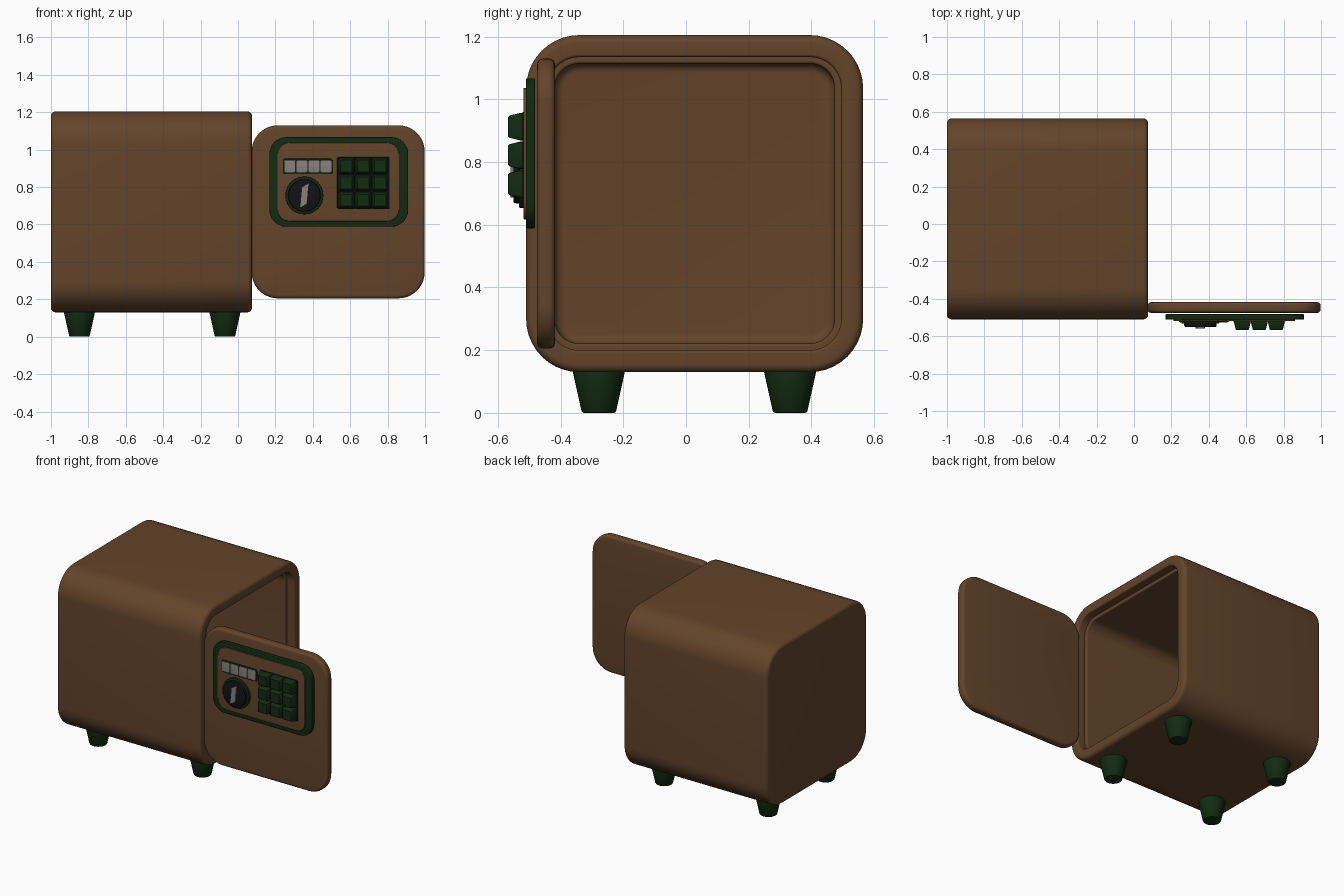
import bpy, bmesh, math
from mathutils import Matrix, Vector

if "Cube" in bpy.data.objects:
    bpy.data.objects.remove(bpy.data.objects["Cube"])


def material(name, rgb):
    m = bpy.data.materials.new(name)
    m.diffuse_color = (*rgb, 1)
    m.use_nodes = True
    m.node_tree.nodes["Principled BSDF"].inputs["Base Color"].default_value = m.diffuse_color
    return m


BROWN = material("brown", (0.125, 0.058, 0.024))
GREEN = material("green", (0.006, 0.024, 0.006))
BLACK = material("black", (0.006, 0.006, 0.008))
GREY = material("grey", (0.24, 0.22, 0.21))


def finish(name, bm, mat):
    bmesh.ops.recalc_face_normals(bm, faces=bm.faces)
    me = bpy.data.meshes.new(name)
    bm.to_mesh(me)
    bm.free()
    me.materials.append(mat)
    ob = bpy.data.objects.new(name, me)
    bpy.context.collection.objects.link(ob)
    bpy.context.view_layer.objects.active = ob
    ob.select_set(True)
    bpy.ops.object.shade_smooth_by_angle(angle=math.radians(35))
    ob.select_set(False)
    return ob


def rounded_rect(w, h, r, seg):
    pts = []
    for i, (sx, sy) in enumerate([(1, 1), (-1, 1), (-1, -1), (1, -1)]):
        for k in range(seg + 1):
            a = math.pi / 2 * (i + k / seg)
            pts.append((sx * (w / 2 - r) + r * math.cos(a),
                        sy * (h / 2 - r) + r * math.sin(a)))
    return pts


def loft(name, mat, center, axis, size, r, stations, seg=8):
    """Rounded rectangles inset step by step along an axis, capped at both ends.
    stations: (position on axis, inset, radius change)"""
    bm = bmesh.new()
    loops = []
    for pos, inset in stations:
        ring = rounded_rect(size[0] - 2 * inset, size[1] - 2 * inset, max(r - inset, 0.002), seg)
        loops.append([bm.verts.new((pos, center[0] + u, center[1] + v) if axis == 'X'
                                   else (center[0] + u, pos, center[1] + v)) for u, v in ring])
    n = len(loops[0])
    for a, b in zip(loops, loops[1:]):
        for i in range(n):
            j = (i + 1) % n
            bm.faces.new((a[i], a[j], b[j], b[i]))
    bm.faces.new(loops[0])
    bm.faces.new(loops[-1])
    return finish(name, bm, mat)


def fillet(x0, i0, dx, di, seg=5):
    """Quarter round: starts running along the face (inset), ends running along the axis."""
    return [(x0 + dx * (1 - math.cos(math.pi / 2 * k / seg)),
             i0 + di * math.sin(math.pi / 2 * k / seg)) for k in range(seg + 1)]


def cylinder(name, mat, loc, r1, r2, depth, axis='Z', verts=32, bevel=0.006):
    bm = bmesh.new()
    rot = Matrix.Rotation(math.pi / 2, 4, 'X') if axis == 'Y' else Matrix()
    bmesh.ops.create_cone(bm, cap_ends=True, segments=verts, radius1=r1, radius2=r2, depth=depth,
                          matrix=Matrix.Translation(loc) @ rot)
    caps = [e for e in bm.edges if any(len(f.verts) > 4 for f in e.link_faces)]
    bmesh.ops.bevel(bm, geom=caps, offset=bevel, segments=2, affect='EDGES', profile=0.5)
    return finish(name, bm, mat)


# Safe body: outer shell, lip, door rebate and cavity in one closed surface
R = 0.025
body = fillet(-1, R, R, -R)
body += fillet(0.075, R, -R, -R)[::-1]
body += fillet(0.075, 0.06, -0.01, 0.01)
body += [(0.02, 0.07), (0.02, 0.082)] + fillet(0.02, 0.083, -0.008, 0.008)
body += fillet(-0.91, 0.12, 0.03, -0.029)[::-1]
loft("safe_body", BROWN, (0.0275, 0.6675), 'X', (1.075, 1.075), 0.17, body, 10)

# Feet
for i, x in enumerate((-0.848, -0.07)):
    for j, y in enumerate((-0.278, 0.332)):
        cylinder(f"foot_{i}_{j}", GREEN, (x, y, 0.0675), 0.054, 0.084, 0.135)


def plate(name, mat, x0, x1, z0, z1, y_back, y_front, r, edge, seg=6):
    st = fillet(y_back, edge, -edge, -edge, 4) + fillet(y_front, edge, edge, -edge, 4)[::-1]
    return loft(name, mat, ((x0 + x1) / 2, (z0 + z1) / 2), 'Y', (x1 - x0, z1 - z0), r, st, seg)


# Open door
plate("door", BROWN, 0.073, 0.998, 0.205, 1.13, -0.418, -0.475, 0.14, 0.018, 10)

# Control panel: green frame with brown inset face
plate("panel_frame", GREEN, 0.168, 0.91, 0.588, 1.067, -0.482, -0.511, 0.09, 0.005)
plate("panel_face", BROWN, 0.21, 0.862, 0.617, 1.037, -0.495, -0.519, 0.065, 0.004)

# Display
plate("display_frame", GREEN, 0.24, 0.508, 0.869, 0.952, -0.51, -0.523, 0.012, 0.003, 3)
for i in range(4):
    x = 0.247 + i * 0.0645
    plate(f"display_digit_{i}", GREY, x, x + 0.06, 0.878, 0.944, -0.515, -0.527, 0.008, 0.002, 3)

# Dial
cylinder("dial_ring", GREEN, (0.355, -0.522, 0.755), 0.101, 0.101, 0.022, 'Y', 40, 0.004)
cylinder("dial", BLACK, (0.355, -0.532, 0.755), 0.088, 0.086, 0.036, 'Y', 40, 0.004)
bm = bmesh.new()
ring = [(-0.025, -0.068), (0.014, -0.045), (0.025, 0.068), (-0.014, 0.045)]
back = [bm.verts.new((0.355 + u, -0.545, 0.755 + v)) for u, v in ring]
face = bmesh.ops.extrude_face_region(bm, geom=[bm.faces.new(back)])
bmesh.ops.translate(bm, vec=(0, -0.014, 0),
                    verts=[v for v in face["geom"] if isinstance(v, bmesh.types.BMVert)])
if not any(set(f.verts) == set(back) for f in bm.faces):
    bm.faces.new(back)
finish("dial_pointer", bm, GREY)

# Keypad: dark base with tapered keys
plate("keypad_base", BLACK, 0.53, 0.81, 0.683, 0.96, -0.51, -0.522, 0.006, 0.002, 2)
for row in range(3):
    for col in range(3):
        loft(f"key_{row}_{col}", GREEN, (0.579 + col * 0.091, 0.73 + row * 0.0915), 'Y',
             (0.087, 0.087), 0.008,
             [(-0.515, 0), (-0.53, 0), (-0.563, 0.008), (-0.567, 0.012)], 2)
